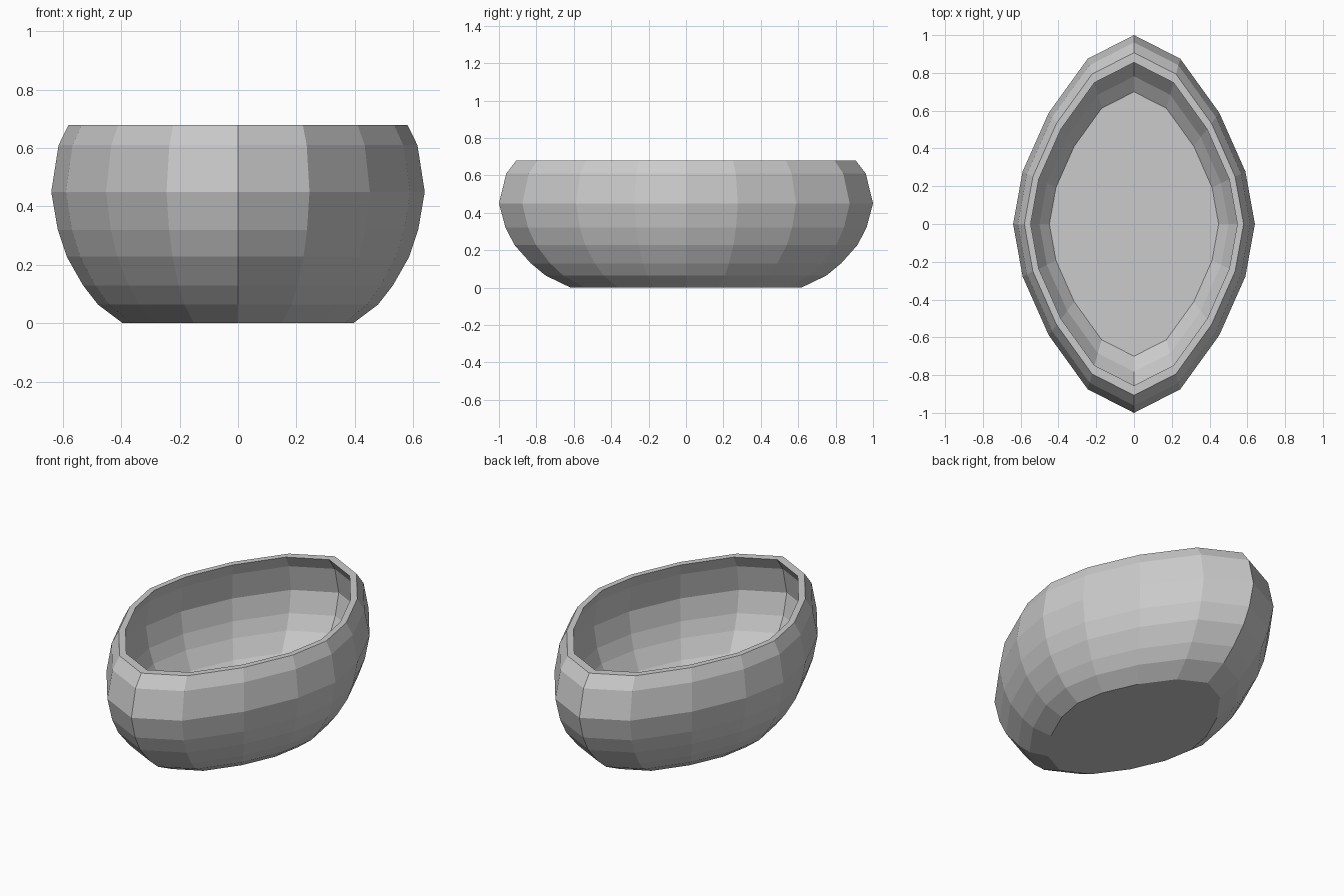
import bpy, bmesh

if "Cube" in bpy.data.objects:
    bpy.data.objects.remove(bpy.data.objects["Cube"])

# Quarter of the pointed-oval outline, from the side to the tip
quarter = [(0.64, 0), (0.59, 0.277), (0.452, 0.588), (0.245, 0.875), (0, 1)]
half = quarter + [(-x, y) for x, y in quarter[-2::-1]]
outline = half + [(-x, -y) for x, y in half[1:-1]]

# Wall profile (outline scale, height): up the outside, over the rim, down the inside
outer = [(0.617, 0), (0.75, 0.064), (0.83, 0.13), (0.917, 0.228), (0.965, 0.32),
         (1, 0.45), (0.961, 0.61), (0.907, 0.68)]
inner = [(0.855, 0.68), (0.908, 0.605), (0.945, 0.45), (0.912, 0.325),
         (0.866, 0.24), (0.782, 0.14), (0.70, 0.08)]

bm = bmesh.new()
rings = [[bm.verts.new((x * s, y * s, z)) for x, y in outline] for s, z in outer + inner]
n = len(outline)
for a, b in zip(rings, rings[1:]):
    for i in range(n):
        j = (i + 1) % n
        bm.faces.new((a[i], a[j], b[j], b[i]))

# Underside and inside floor
bm.faces.new(rings[0][::-1])
bm.faces.new(rings[-1])
bmesh.ops.recalc_face_normals(bm, faces=bm.faces)

mesh = bpy.data.meshes.new("oval_bowl")
bm.to_mesh(mesh)
bm.free()
bowl = bpy.data.objects.new("oval_bowl", mesh)
bpy.context.collection.objects.link(bowl)
